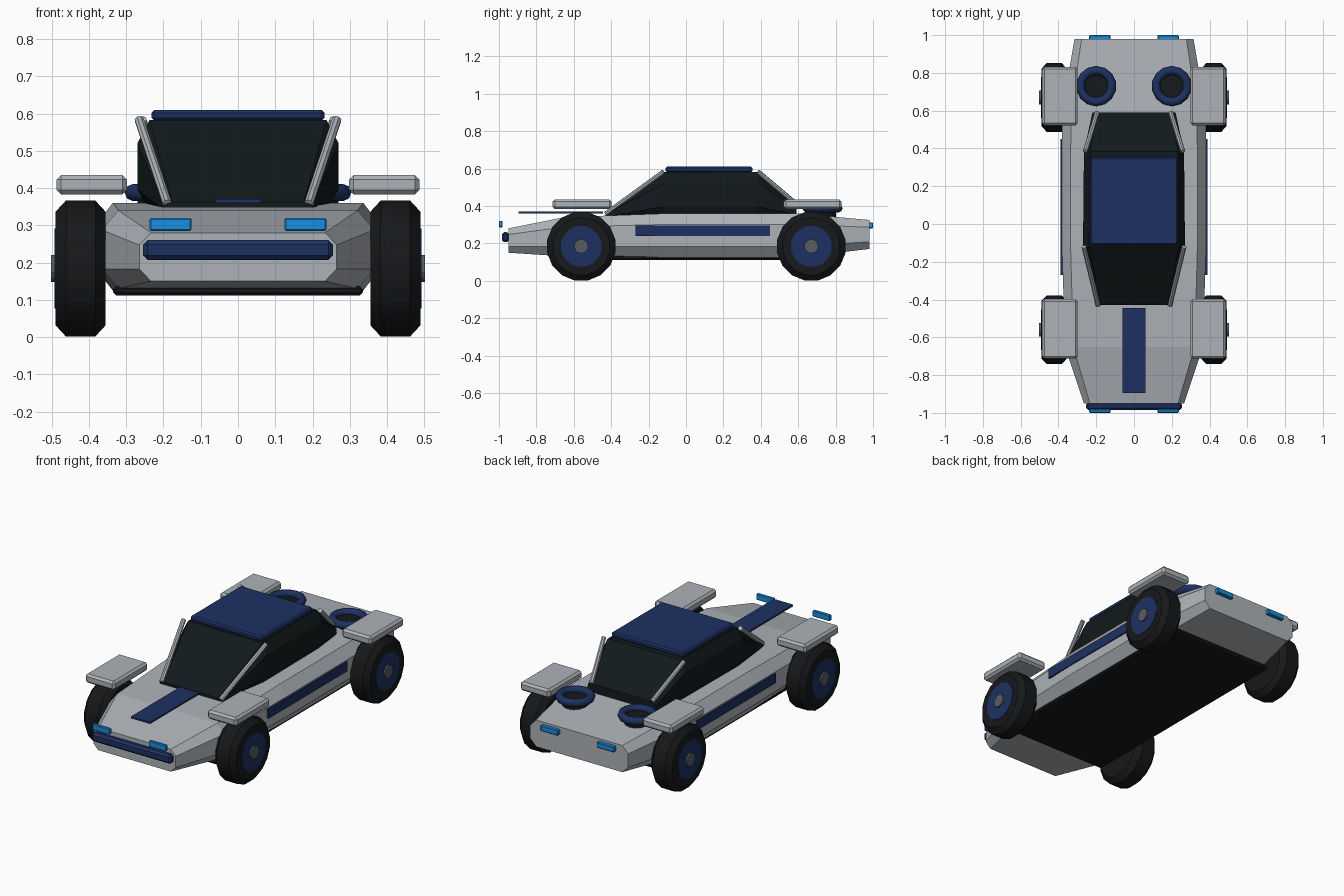
import bpy, bmesh, math
from mathutils import Vector

if "Cube" in bpy.data.objects:
    bpy.data.objects.remove(bpy.data.objects["Cube"])


def mat(name, col):
    m = bpy.data.materials.new(name)
    m.diffuse_color = (*col, 1)
    m.use_nodes = True
    m.node_tree.nodes["Principled BSDF"].inputs["Base Color"].default_value = m.diffuse_color
    return m


SILVER = mat("silver", (0.42, 0.45, 0.48))
NAVY = mat("navy", (0.012, 0.03, 0.12))
BLACK = mat("black", (0.008, 0.009, 0.01))
GLASS = mat("dark_glass", (0.006, 0.01, 0.012))
BLUE = mat("light_blue", (0.01, 0.27, 0.75))
HUB = mat("hub_grey", (0.1, 0.11, 0.12))


def finish(name, bm, m):
    bmesh.ops.recalc_face_normals(bm, faces=bm.faces)
    me = bpy.data.meshes.new(name)
    bm.to_mesh(me)
    bm.free()
    ob = bpy.data.objects.new(name, me)
    bpy.context.collection.objects.link(ob)
    me.materials.append(m)
    return ob


def loft(bm, rings, closed=False):
    """Bridge rings of points; cap the ends unless the loft closes on itself."""
    vs = [[bm.verts.new(p) for p in r] for r in rings]
    n = len(vs[0])
    pairs = list(zip(vs, vs[1:])) + ([(vs[-1], vs[0])] if closed else [])
    for a, b in pairs:
        for i in range(n):
            j = (i + 1) % n
            bm.faces.new((a[i], a[j], b[j], b[i]))
    if not closed:
        bm.faces.new(vs[0])
        bm.faces.new(vs[-1])


def octagon(y, w, z0, z1, cx=0.88, cz=0.25):
    """Chamfered cross-section across the car at station y."""
    h = (z1 - z0) * cz
    half = [(w * cx, z0), (w, z0 + h), (w, z1 - h), (w * cx, z1)]
    return [(x, y, z) for x, z in half] + [(-x, y, z) for x, z in reversed(half)]


def shell(name, stations, m):
    bm = bmesh.new()
    loft(bm, [octagon(*s) for s in stations])
    return finish(name, bm, m)


def box(name, x, y, z, m, bevel=0.0):
    """Box from (min, max) ranges."""
    bm = bmesh.new()
    bmesh.ops.create_cube(bm, size=1)
    for v in bm.verts:
        v.co = [(r[0] + r[1]) / 2 + c * (r[1] - r[0]) for r, c in zip((x, y, z), v.co)]
    if bevel:
        bmesh.ops.bevel(bm, geom=bm.edges[:], offset=bevel, segments=1, affect='EDGES')
    return finish(name, bm, m)


def lathe(name, centre, axis, profile, m, n=16, closed=False):
    """Rings of (radius, offset along axis) around centre."""
    q = Vector((0, 0, 1)).rotation_difference(Vector(axis))
    bm = bmesh.new()
    loft(bm, [[Vector(centre) + q @ Vector((r * math.cos(2 * math.pi * (i + .5) / n),
                                            r * math.sin(2 * math.pi * (i + .5) / n), d))
               for i in range(n)] for r, d in profile], closed)
    return finish(name, bm, m)


def smooth(ob, angle=40):
    bpy.ops.object.select_all(action='DESELECT')
    ob.select_set(True)
    bpy.context.view_layer.objects.active = ob
    bpy.ops.object.shade_smooth_by_angle(angle=math.radians(angle))


def rod(name, a, b, r, m):
    d = Vector(b) - Vector(a)
    return lathe(name, a, d.normalized(), [(r, 0), (r, d.length)], m, n=8)


# Body hull, floor and cabin
shell("body", [(-0.95, 0.265, 0.15, 0.28), (-0.65, 0.365, 0.13, 0.34),
               (-0.1, 0.382, 0.125, 0.36), (0.6, 0.38, 0.125, 0.36),
               (0.98, 0.315, 0.17, 0.325)], SILVER)
box("floor_plate", (-0.335, 0.335), (-0.68, 0.75), (0.112, 0.137), BLACK, 0.008)
shell("cabin_glass", [(-0.43, 0.2, 0.335, 0.362), (-0.12, 0.27, 0.335, 0.582),
                      (0.385, 0.265, 0.335, 0.582), (0.59, 0.22, 0.335, 0.41)], GLASS)
box("roof_panel", (-0.232, 0.232), (-0.11, 0.355), (0.58, 0.61), NAVY, 0.008)

# Nose trim
box("hood_stripe", (-0.062, 0.062), (-0.895, -0.445), (0.36, 0.37), NAVY)
box("front_bumper", (-0.255, 0.255), (-0.985, -0.945), (0.207, 0.26), NAVY, 0.012)

# Paired parts
for s, side in ((-1, "left"), (1, "right")):
    def span(a, b):
        return tuple(sorted((s * a, s * b)))

    box(f"side_stripe_{side}", span(0.36, 0.388), (-0.27, 0.45), (0.24, 0.295), NAVY)
    box(f"headlight_{side}", span(0.125, 0.237), (-1.0, -0.98), (0.285, 0.32), BLUE, 0.004)
    box(f"tail_light_{side}", span(0.125, 0.237), (0.975, 1.0), (0.28, 0.312), BLUE, 0.004)
    rod(f"front_pillar_{side}", (s * 0.19, -0.43, 0.358), (s * 0.265, -0.12, 0.583), 0.013, SILVER)
    rod(f"rear_pillar_{side}", (s * 0.258, 0.385, 0.583), (s * 0.195, 0.59, 0.41), 0.013, SILVER)

    # Rear deck thruster rings
    ring = [(0.084 + 0.023 * math.cos(k * math.pi / 4), 0.023 * math.sin(k * math.pi / 4))
            for k in range(8)]
    smooth(lathe(f"deck_ring_{side}", (s * 0.2, 0.73, 0.388), (0, 0, 1), ring, NAVY, 14, True), 50)
    lathe(f"deck_ring_core_{side}", (s * 0.2, 0.73, 0.34), (0, 0, 1),
          [(0.072, 0), (0.072, 0.044)], BLACK, 14)

    # Wheels and mudguards
    for end, y, guard in (("front", -0.56, (-0.713, -0.398)), ("rear", 0.67, (0.522, 0.832))):
        c, ax = (s * 0.355, y, 0.184), (s, 0, 0)
        smooth(lathe(f"{end}_tyre_{side}", c, ax,
                     [(0.155, 0), (0.186, 0.028), (0.186, 0.107), (0.155, 0.135)], BLACK), 30)
        lathe(f"{end}_rim_{side}", c, ax, [(0.11, 0.05), (0.11, 0.138)], NAVY)
        lathe(f"{end}_hub_{side}", c, ax, [(0.038, 0.06), (0.038, 0.147)], HUB, 12)
        box(f"{end}_mudguard_{side}", span(0.298, 0.487), guard, (0.383, 0.435), SILVER, 0.012)
